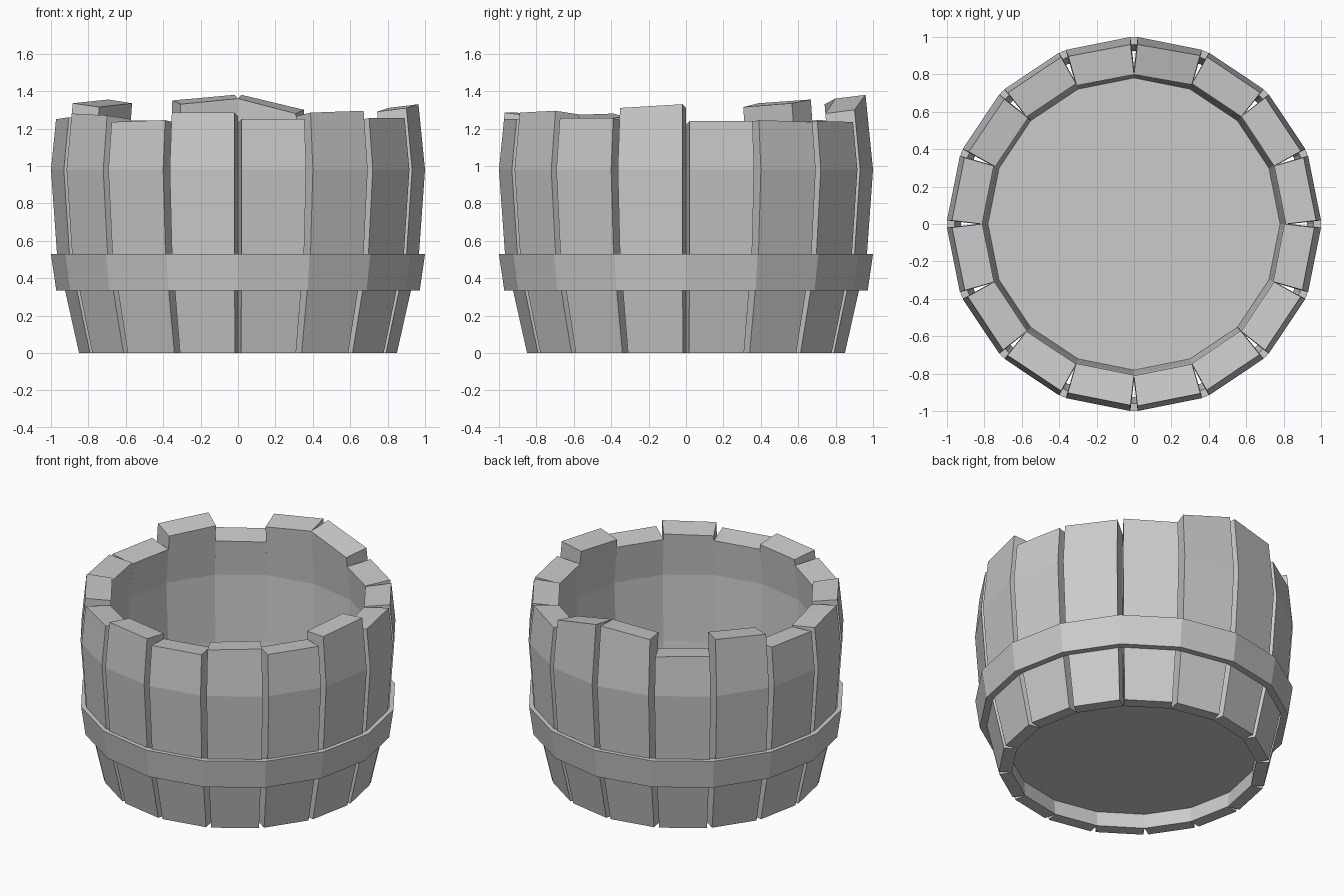
import bpy, bmesh
from math import sin, cos, radians

if "Cube" in bpy.data.objects:
    bpy.data.objects.remove(bpy.data.objects["Cube"])

N = 16
STEP = 360 / N
# Top heights of each stave (start edge, end edge), counter-clockwise from +x
TOPS = [(1.24, 1.24), (1.245, 1.235), (1.24, 1.235), (1.30, 1.38),
        (1.38, 1.35), (1.24, 1.245), (1.355, 1.335), (1.24, 1.24),
        (1.25, 1.26), (1.28, 1.27), (1.235, 1.245), (1.285, 1.285),
        (1.25, 1.25), (1.285, 1.295), (1.255, 1.255), (1.31, 1.33)]
OUTER = [(0.85, 0), (0.925, 0.335), (0.968, 0.53), (1.0, 0.98)]
INNER = [(0.77, 0), (0.795, 0.335), (0.815, 0.53), (0.835, 0.98)]


def polar(r, deg, z):
    return (r * cos(radians(deg)), r * sin(radians(deg)), z)


def finish(name, bm):
    bmesh.ops.recalc_face_normals(bm, faces=bm.faces)
    mesh = bpy.data.meshes.new(name)
    bm.to_mesh(mesh)
    bm.free()
    obj = bpy.data.objects.new(name, mesh)
    bpy.context.collection.objects.link(obj)
    return obj


# Staves: bowed planks that touch inside and leave V grooves outside
for i, (za, zb) in enumerate(TOPS):
    bm = bmesh.new()
    rings = []
    a, b = i * STEP, (i + 1) * STEP
    gap = 1.1

    def top(z):
        return (1.0 - 0.1 * (z - 0.98), z), (0.835 - 0.09 * (z - 0.98), z - 0.02)

    levels = [((o, n), (o, n)) for o, n in zip(OUTER, INNER)]
    levels.append((top(za), top(zb)))
    for (oa, na), (ob, nb) in levels:
        rings.append([bm.verts.new(polar(oa[0], a + gap, oa[1])),
                      bm.verts.new(polar(ob[0], b - gap, ob[1])),
                      bm.verts.new(polar(nb[0], b, nb[1])),
                      bm.verts.new(polar(na[0], a, na[1]))])
    for lo, hi in zip(rings, rings[1:]):
        for k in range(4):
            m = (k + 1) % 4
            bm.faces.new((lo[k], lo[m], hi[m], hi[k]))
    bm.faces.new(rings[0])
    bm.faces.new(rings[-1])
    finish(f"stave_{i + 1}", bm)

# Hoop: flared band around the staves
bm = bmesh.new()
section = [(0.925, 0.335), (0.972, 0.335), (1.0, 0.53), (0.96, 0.53)]
loops = [[bm.verts.new(polar(r, i * STEP, z)) for r, z in section] for i in range(N)]
for i in range(N):
    p, q = loops[i], loops[(i + 1) % N]
    for k in range(4):
        m = (k + 1) % 4
        bm.faces.new((p[k], q[k], q[m], p[m]))
finish("hoop", bm)

# Floor: recessed disc
bm = bmesh.new()
bmesh.ops.create_cone(bm, cap_ends=True, segments=N, radius1=0.785, radius2=0.785, depth=0.04)
bmesh.ops.translate(bm, verts=bm.verts, vec=(0, 0, 0.125))
finish("floor", bm)
